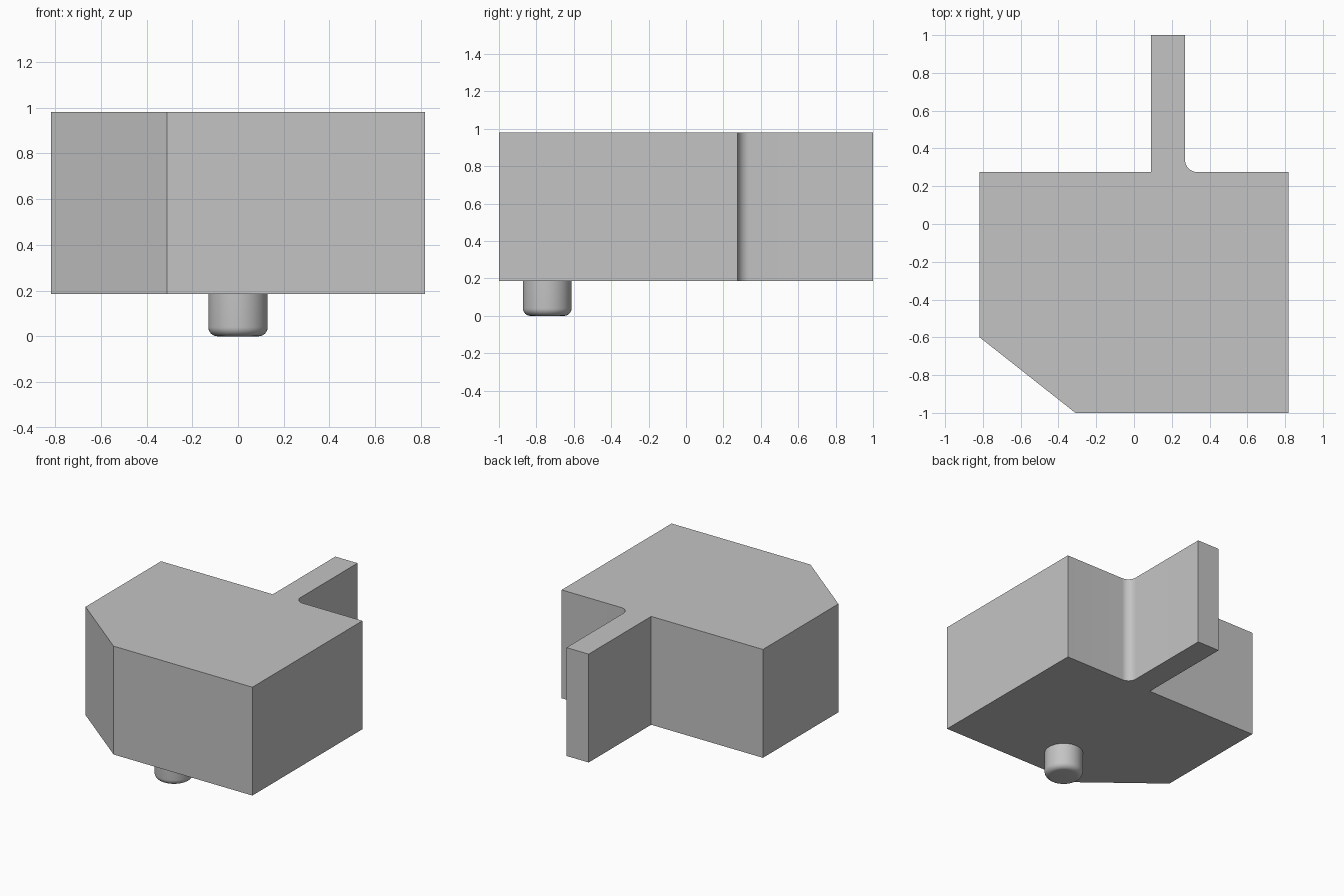
import bpy
import bmesh
from math import sin, cos, pi, radians
from mathutils import Vector

cube = bpy.data.objects.get("Cube")
if cube:
    bpy.data.objects.remove(cube, do_unlink=True)

grey = bpy.data.materials.new("plain grey")
grey.use_nodes = True
colour = (0.55, 0.55, 0.55, 1)
grey.diffuse_color = colour
grey.node_tree.nodes["Principled BSDF"].inputs["Base Color"].default_value = colour


def finish(bm, name):
    """Turn a bmesh into a named object, smooth only across shallow angles."""
    bmesh.ops.recalc_face_normals(bm, faces=bm.faces)
    mesh = bpy.data.meshes.new(name)
    bm.to_mesh(mesh)
    bm.free()
    mesh.materials.append(grey)
    obj = bpy.data.objects.new(name, mesh)
    bpy.context.collection.objects.link(obj)
    bpy.ops.object.select_all(action="DESELECT")
    obj.select_set(True)
    bpy.context.view_layer.objects.active = obj
    bpy.ops.object.shade_smooth_by_angle(angle=radians(30))
    return obj


BOTTOM, TOP = 0.185, 0.98
HALF, BACK = 0.817, 0.275
FIN_L, FIN_R, FILLET = 0.09, 0.27, 0.065

# Body outline: chamfered front corner, rear fin with one filleted root
outline = [(-0.31, -1), (HALF, -1), (HALF, BACK)]
for i in range(13):
    a = pi / 2 * i / 12
    outline.append((FIN_R + FILLET * (1 - sin(a)), BACK + FILLET * (1 - cos(a))))
outline += [(FIN_R, 1), (FIN_L, 1), (FIN_L, BACK), (-HALF, BACK), (-HALF, -0.6)]

bm = bmesh.new()
base = bm.faces.new([bm.verts.new((x, y, BOTTOM)) for x, y in outline])
extruded = bmesh.ops.extrude_face_region(bm, geom=[base], use_keep_orig=True)
top_verts = [v for v in extruded["geom"] if isinstance(v, bmesh.types.BMVert)]
bmesh.ops.translate(bm, verts=top_verts, vec=(0, 0, TOP - BOTTOM))
finish(bm, "body_with_fin")

# Round peg under the front, with a rounded lower rim
RADIUS, ROUND = 0.13, 0.04
centre = Vector((0, -0.742, 0))
profile = [(0, 0)]
for i in range(9):
    a = pi / 2 * i / 8
    profile.append((RADIUS - ROUND + ROUND * sin(a), ROUND * (1 - cos(a))))
profile.append((RADIUS, BOTTOM))

bm = bmesh.new()
verts = [bm.verts.new(centre + Vector((r, 0, z))) for r, z in profile]
edges = [bm.edges.new(pair) for pair in zip(verts, verts[1:])]
bmesh.ops.spin(bm, geom=verts + edges, cent=centre, axis=(0, 0, 1),
               angle=2 * pi, steps=48)
bmesh.ops.remove_doubles(bm, verts=bm.verts, dist=0.0001)
finish(bm, "locating_peg")
